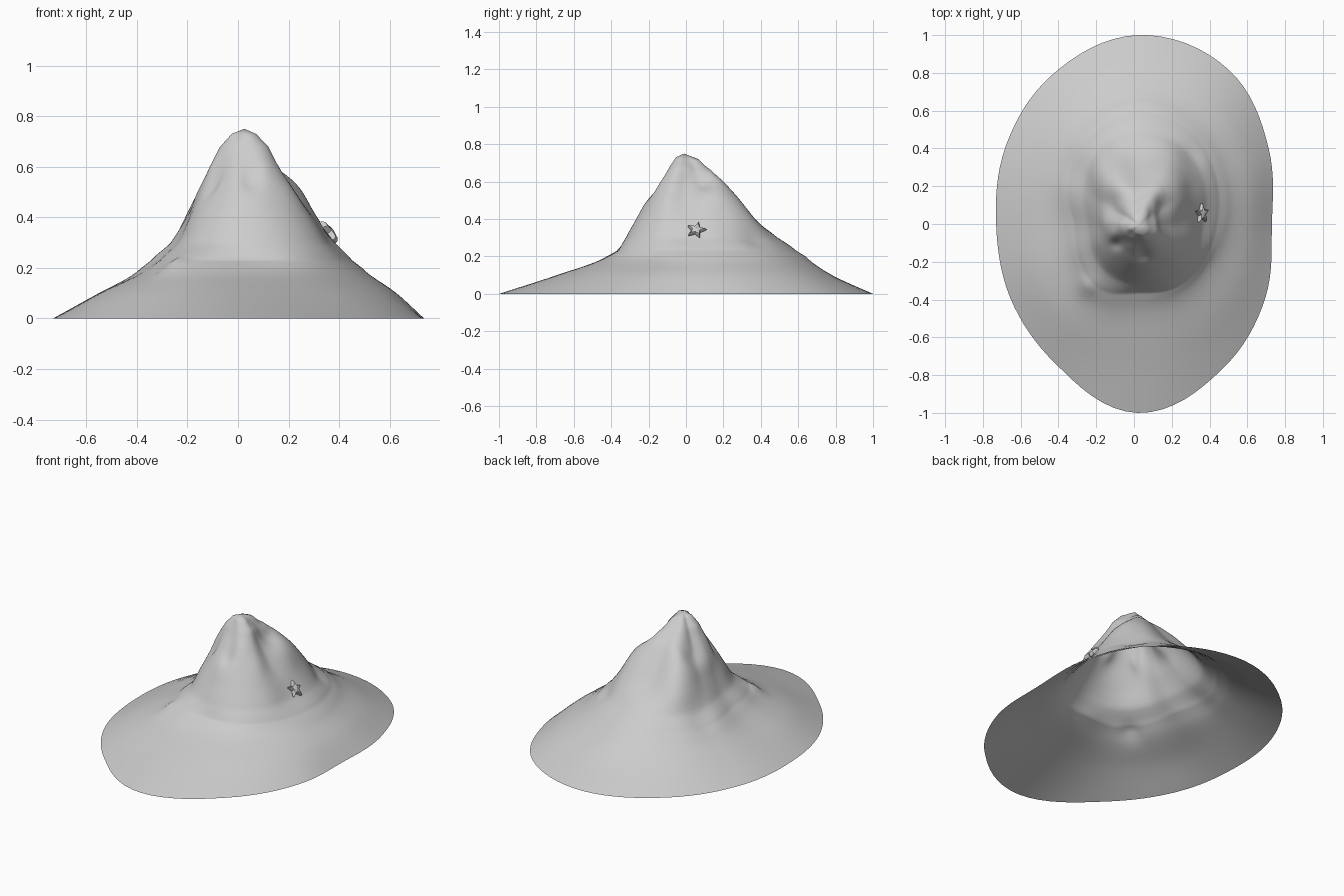
import bpy, bmesh
from math import sin, cos, pi, exp
from mathutils import Vector, Matrix

if "Cube" in bpy.data.objects:
    bpy.data.objects.remove(bpy.data.objects["Cube"])

# Contour radii every 30 degrees (from +x, counter-clockwise), per height
CONTOURS = [
    (0.00, (.71, .80, .95, 1.0, .91, .81, .75, .78, .86, 1.0, .89, .78)),
    (0.10, (.60, .67, .77, .78, .72, .62, .57, .61, .66, .69, .66, .62)),
    (0.20, (.46, .52, .60, .64, .56, .46, .38, .40, .45, .42, .43, .43)),
    (0.23, (.42, .48, .56, .59, .52, .42, .335, .36, .40, .365, .39, .40)),
    (0.30, (.345, .41, .47, .49, .44, .33, .265, .28, .31, .32, .34, .35)),
    (0.40, (.28, .33, .40, .36, .38, .26, .215, .23, .25, .265, .28, .29)),
    (0.50, (.20, .26, .32, .27, .30, .20, .18, .18, .19, .21, .22, .23)),
    (0.60, (.13, .15, .22, .19, .20, .12, .13, .14, .13, .14, .16, .16)),
    (0.68, (.095, .10, .15, .11, .10, .07, .09, .09, .08, .08, .10, .11)),
    (0.73, (.045, .05, .08, .05, .04, .03, .04, .05, .04, .05, .06, .06)),
]
CENTRE = (0.02, 0.0)
SEG, SUB = 96, 6
# Soft dents and lumps: x, y, height, spread
LUMPS = [(.11, .10, -.035, .05), (-.10, .12, -.03, .045), (-.09, -.10, -.04, .025),
         (.05, -.16, -.03, .03), (-.25, -.33, .02, .035), (.21, .16, .02, .06),
         (-.30, .28, -.015, .06), (.30, .36, -.015, .05)]


def cubic(a, b, c, d, t):
    return b + .5 * t * (c - a + t * (2 * a - 5 * b + 4 * c - d + t * (3 * (b - c) + d - a)))


def ring_radius(radii, s):
    k = s * 12 / SEG
    i, n = int(k), 12
    return cubic(radii[i - 1], radii[i % n], radii[(i + 1) % n], radii[(i + 2) % n], k - i)


def level_value(values, k):
    i = min(int(k), len(values) - 2)
    a = values[i - 1] if i else 2 * values[0] - values[1]
    d = values[i + 2] if i + 2 < len(values) else 2 * values[-1] - values[-2]
    return cubic(a, values[i], values[i + 1], d, k - i)


def finish(bm, name, angle):
    bmesh.ops.recalc_face_normals(bm, faces=bm.faces)
    mesh = bpy.data.meshes.new(name)
    bm.to_mesh(mesh)
    bm.free()
    obj = bpy.data.objects.new(name, mesh)
    bpy.context.collection.objects.link(obj)
    bpy.ops.object.select_all(action='DESELECT')
    obj.select_set(True)
    bpy.context.view_layer.objects.active = obj
    bpy.ops.object.shade_smooth_by_angle(angle=angle)
    return obj


# Mountain shell, open underneath
bm = bmesh.new()
columns = [[ring_radius(r, s) for _, r in CONTOURS] for s in range(SEG)]
heights = [z for z, _ in CONTOURS]
rings = []
for j in range((len(heights) - 1) * SUB + 1):
    k = j / SUB
    i = min(int(k), len(heights) - 2)
    z0 = heights[i] + (heights[i + 1] - heights[i]) * (k - i)
    ring = []
    for s in range(SEG):
        a = 2 * pi * s / SEG
        # Contour spacing varies, so the fine rings follow the local levels
        r = level_value(columns[s], k) if heights[i + 1] - heights[i] > .06 else \
            columns[s][i] + (columns[s][i + 1] - columns[s][i]) * (k - i)
        x, y = CENTRE[0] + r * cos(a), CENTRE[1] + r * sin(a)
        z = z0
        for lx, ly, h, w in LUMPS:
            z += h * exp(-((x - lx) ** 2 + (y - ly) ** 2) / (2 * w * w))
        ring.append(bm.verts.new((x, y, z if j else 0)))
    rings.append(ring)
for lo, hi in zip(rings, rings[1:]):
    for s in range(SEG):
        t = (s + 1) % SEG
        bm.faces.new((lo[s], lo[t], hi[t], hi[s]))
tip = bm.verts.new((0.025, -0.01, 0.75))
for s in range(SEG):
    bm.faces.new((rings[-1][s], rings[-1][(s + 1) % SEG], tip))
mountain = finish(bm, "mountain", 1.2)

# Small puffy star resting on the right slope
hit, point, normal, _ = mountain.ray_cast(Vector((2, .055, .335)), Vector((-1, 0, 0)))
if not hit:
    point = Vector((.33, .055, .33))
out = Vector((.78, 0, .62)).normalized()
right = Vector((0, 1, 0))
up = out.cross(right)
frame = Matrix((right, up, out)).transposed().to_4x4()
frame.translation = point + out * .008
bm = bmesh.new()
outline = []
for scale, z in ((1, -.006), (1, .006), (.78, .015)):
    loop = []
    for i in range(10):
        a = pi / 2 - .25 + i * pi / 5
        r = (.054 if i % 2 == 0 else .025) * scale
        loop.append(bm.verts.new((r * cos(a), r * sin(a), z)))
    outline.append(loop)
for lo, hi in zip(outline, outline[1:]):
    for i in range(10):
        j = (i + 1) % 10
        bm.faces.new((lo[i], lo[j], hi[j], hi[i]))
for loop, z in ((outline[0], -.012), (outline[-1], .022)):
    c = bm.verts.new((0, 0, z))
    for i in range(10):
        bm.faces.new((loop[i], loop[(i + 1) % 10], c))
bm.transform(frame)
finish(bm, "star", .6)
